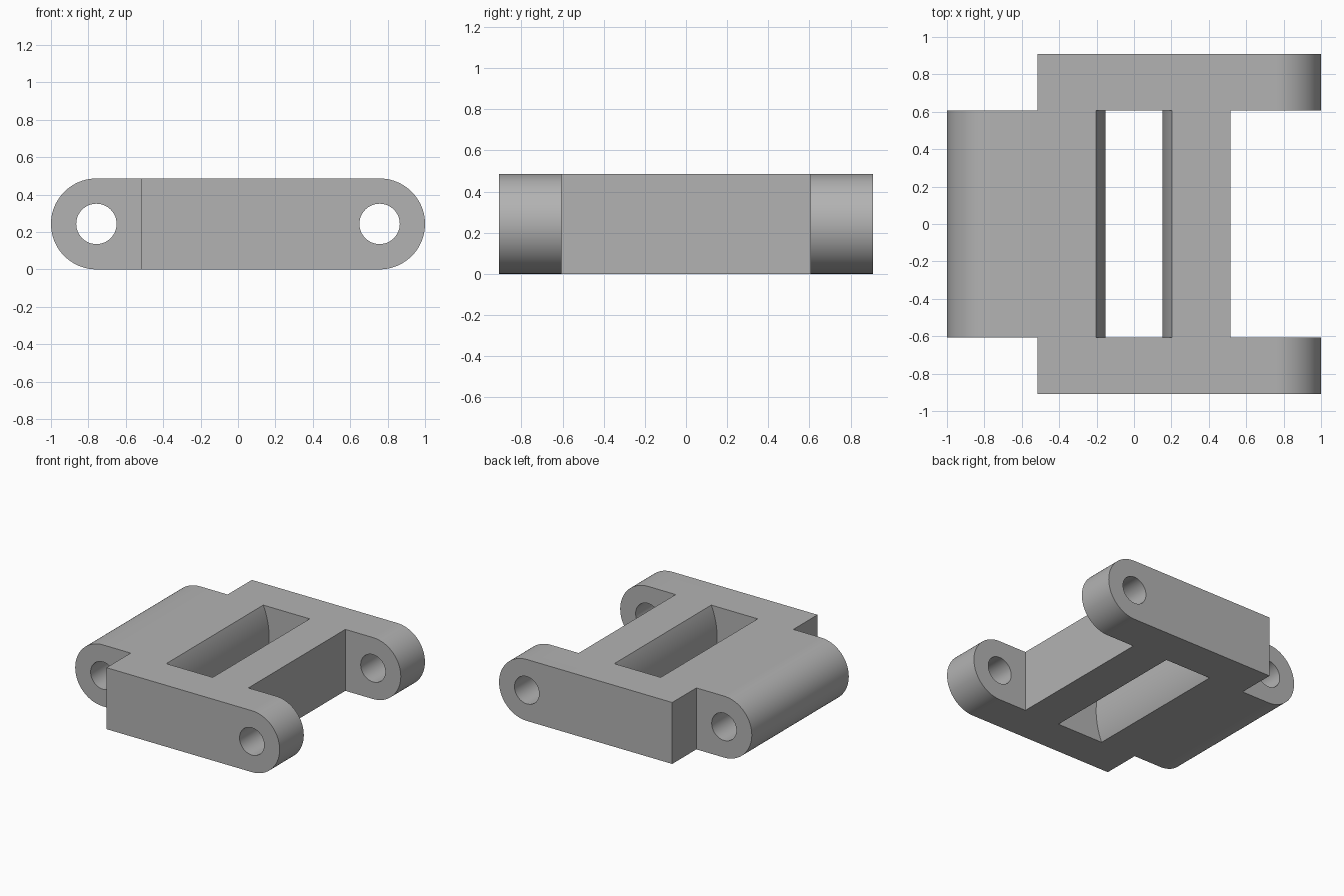
import bpy, bmesh, math

cube = bpy.data.objects.get("Cube")
if cube:
    bpy.data.objects.remove(cube, do_unlink=True)

HEIGHT = 0.486
R = HEIGHT / 2          # rounded end radius
PIN_X = 1 - R           # pin hole centres at +-PIN_X
PIN_R = 0.108
HALF_W = 0.908          # overall half width
INNER_W = 0.606         # half width of the central knuckle
SHOULDER = 0.515        # where the notches stop
CLEAR_R = 0.605         # slot walls are concentric with the pins

grey = bpy.data.materials.new("plain grey")
grey.use_nodes = True
grey.diffuse_color = (0.45, 0.45, 0.45, 1)
grey.node_tree.nodes["Principled BSDF"].inputs["Base Color"].default_value = (0.45, 0.45, 0.45, 1)


def arc(cx, radius, start, end, steps):
    """Points of an arc in the x-z plane, centred at mid height."""
    angles = [math.radians(start + (end - start) * i / steps) for i in range(steps + 1)]
    return [(cx + radius * math.cos(a), R + radius * math.sin(a)) for a in angles]


def extrude_profile(name, points, y0, y1):
    """Solid made by sweeping an x-z profile along y."""
    bm = bmesh.new()
    face = bm.faces.new([bm.verts.new((x, y0, z)) for x, z in points])
    swept = bmesh.ops.extrude_face_region(bm, geom=[face])["geom"]
    verts = [v for v in swept if isinstance(v, bmesh.types.BMVert)]
    bmesh.ops.translate(bm, verts=verts, vec=(0, y1 - y0, 0))
    bmesh.ops.recalc_face_normals(bm, faces=bm.faces)
    mesh = bpy.data.meshes.new(name)
    bm.to_mesh(mesh)
    bm.free()
    mesh.materials.append(grey)
    obj = bpy.data.objects.new(name, mesh)
    bpy.context.collection.objects.link(obj)
    return obj


def block(name, x0, x1, y0, y1):
    return extrude_profile(name, [(x0, -1), (x1, -1), (x1, 1), (x0, 1)], y0, y1)


# Link body: one long rounded bar
link = extrude_profile("chain_link", arc(PIN_X, R, -90, 90, 40) + arc(-PIN_X, R, 90, 270, 40),
                       -HALF_W, HALF_W)

# Notches: fork gap on the left, knuckle shoulders on the right
cutters = [block("fork_gap_cutter", SHOULDER, 2, -INNER_W, INNER_W),
           block("front_shoulder_cutter", -2, -SHOULDER, -2, -INNER_W),
           block("back_shoulder_cutter", -2, -SHOULDER, INNER_W, 2)]

# Waisted slot through the middle, its walls bulging inwards
sweep = 28
slot = arc(-PIN_X, CLEAR_R, -sweep, sweep, 20) + arc(PIN_X, CLEAR_R, 180 - sweep, 180 + sweep, 20)
cutters.append(extrude_profile("slot_cutter", slot, -INNER_W, INNER_W))

# Pin holes
for side, x in (("right", -PIN_X), ("left", PIN_X)):
    cutters.append(extrude_profile(side + "_pin_cutter", arc(x, PIN_R, 0, 360, 48)[:-1], -2, 2))

bpy.ops.object.select_all(action='DESELECT')
bpy.context.view_layer.objects.active = link
link.select_set(True)
for cutter in cutters:
    cutter.hide_render = True
    mod = link.modifiers.new(cutter.name, 'BOOLEAN')
    mod.operation = 'DIFFERENCE'
    mod.solver = 'EXACT'
    mod.object = cutter
    bpy.ops.object.modifier_apply(modifier=mod.name)
    bpy.data.objects.remove(cutter, do_unlink=True)

bpy.ops.object.shade_smooth_by_angle(angle=math.radians(30))
